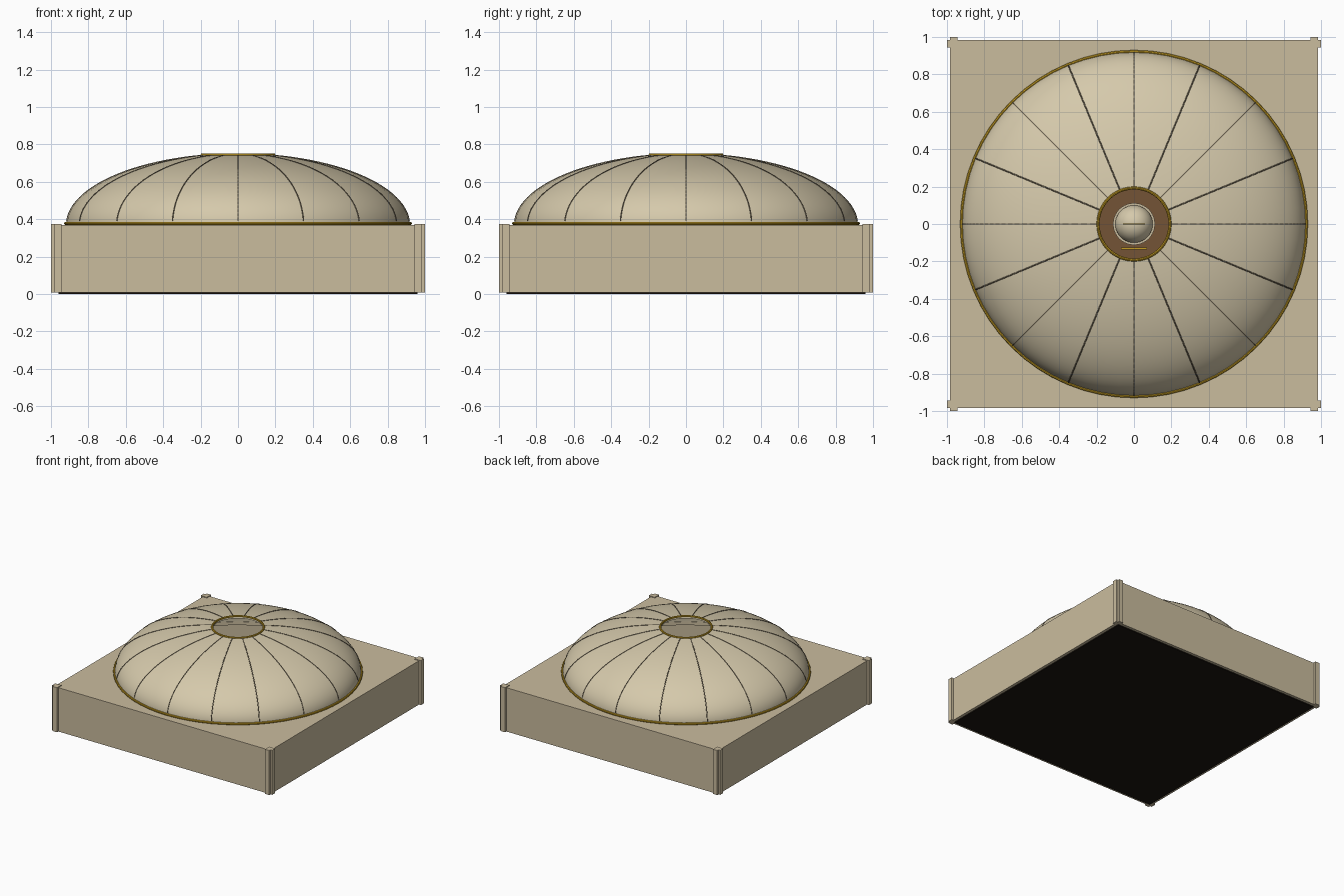
import bpy, bmesh
from math import sin, cos, pi, sqrt, radians
from mathutils import Vector

if "Cube" in bpy.data.objects:
    bpy.data.objects.remove(bpy.data.objects["Cube"])


def material(name, rgb):
    lin = [((c / 255 + 0.055) / 1.055) ** 2.4 for c in rgb] + [1]
    m = bpy.data.materials.new(name)
    m.use_nodes = True
    m.diffuse_color = lin
    m.node_tree.nodes["Principled BSDF"].inputs["Base Color"].default_value = lin
    return m


STONE = material("wall stone", (202, 188, 158))
PALE = material("dome stone", (213, 201, 171))
RIB = material("rib shadow stone", (112, 102, 84))
GOLD = material("gold", (197, 157, 36))
BROWN = material("brown floor", (116, 83, 54))
DARK = material("dark base", (27, 21, 15))
SEG = 64


def finish(name, bm, mat, smooth=False):
    bmesh.ops.recalc_face_normals(bm, faces=bm.faces)
    me = bpy.data.meshes.new(name)
    bm.to_mesh(me)
    bm.free()
    ob = bpy.data.objects.new(name, me)
    bpy.context.collection.objects.link(ob)
    me.materials.append(mat)
    if smooth:
        bpy.ops.object.select_all(action='DESELECT')
        ob.select_set(True)
        bpy.context.view_layer.objects.active = ob
        bpy.ops.object.shade_smooth_by_angle(angle=radians(35))
    return ob


def box(name, lo, hi, mat):
    bm = bmesh.new()
    bmesh.ops.create_cube(bm, size=1)
    for v in bm.verts:
        v.co = [l + (h - l) * (c + 0.5) for l, h, c in zip(lo, hi, v.co)]
    return finish(name, bm, mat)


def loft(name, rings, mat, smooth=False, segments=SEG):
    """Closed loop of (radius, z, shape) rings skinned round the z axis."""
    bm = bmesh.new()
    loops = []
    for r, z, shape in rings:
        loop = []
        for i in range(segments):
            a = 2 * pi * i / segments
            k = r / max(abs(cos(a)), abs(sin(a))) if shape == "square" else r
            loop.append(bm.verts.new((k * cos(a), k * sin(a), z)))
        loops.append(loop)
    for n, a in enumerate(loops):
        b = loops[(n + 1) % len(loops)]
        for i in range(segments):
            j = (i + 1) % segments
            bm.faces.new((a[i], a[j], b[j], b[i]))
    bmesh.ops.remove_doubles(bm, verts=bm.verts, dist=0.00001)
    bmesh.ops.dissolve_limit(bm, angle_limit=0.001, verts=bm.verts, edges=bm.edges)
    return finish(name, bm, mat, smooth)


def ring(name, radius, z, thick, mat):
    tube = [(radius + thick * cos(2 * pi * i / 8), z + thick * sin(2 * pi * i / 8), "round")
            for i in range(8)]
    return loft(name, tube, mat, True)


def tube(name, points, radius, mat):
    cu = bpy.data.curves.new(name, 'CURVE')
    cu.dimensions = '3D'
    cu.bevel_depth = radius
    cu.bevel_resolution = 1
    sp = cu.splines.new('POLY')
    sp.points.add(len(points) - 1)
    for p, q in zip(sp.points, points):
        p.co = (*q, 1)
    ob = bpy.data.objects.new(name, cu)
    bpy.context.collection.objects.link(ob)
    cu.materials.append(mat)
    return ob


# Base and floor
box("base_slab", (-0.96, -0.96, 0), (0.96, 0.96, 0.01), DARK)
box("hall_floor", (-0.95, -0.95, 0.01), (0.95, 0.95, 0.02), BROWN)

# Hollow square walls with a roof opened by a round hole
loft("walls_and_roof", [(0.9, 0.34, "round"), (0.9, 0.368, "round"),
                        (0.983, 0.368, "square"), (0.983, 0.008, "square"),
                        (0.95, 0.008, "square"), (0.95, 0.34, "square")], STONE)

# Paired corner pilasters
for sx in (-1, 1):
    for sy in (-1, 1):
        for k, (hx, hy) in enumerate(((1.0, 0.984), (0.984, 1.0))):
            xs = sorted((sx * 0.945, sx * hx))
            ys = sorted((sy * 0.945, sy * hy))
            box(f"corner_pilaster_{k}", (xs[0], ys[0], 0.008), (xs[1], ys[1], 0.374), STONE)

# Dome shell, open at the top
DOME_R, DOME_H, DOME_Z, EYE = 0.918, 0.382, 0.368, 0.192


def dome_point(t, inset=0.0):
    """t runs from the foot (0) to the opening (1)."""
    a = t * math_end
    return (DOME_R - inset) * cos(a), DOME_Z + (DOME_H - inset) * sin(a)


math_end = pi / 2 - EYE / DOME_R * 1.008
steps = 24
outer = [(*dome_point(i / steps), "round") for i in range(steps + 1)]
inner = [(*dome_point(i / steps, 0.015), "round") for i in range(steps, -1, -1)]
loft("dome", outer + inner, PALE, True)

# Meridian ribs, barely proud of the dome
for n in range(16):
    a = 2 * pi * n / 16
    path = []
    for i in range(1, steps + 1):
        r, z = dome_point(i / steps, 0.001)
        path.append((r * cos(a), r * sin(a), z))
    tube("dome_rib", path, 0.004, RIB)

# Gold rings: foot, inner band and opening
ring("dome_foot_ring", 0.921, 0.377, 0.009, GOLD)
ring("dome_inner_band", 0.48, DOME_Z + DOME_H * sqrt(1 - (0.48 / DOME_R) ** 2) - 0.009, 0.008, GOLD)
ring("opening_ring", EYE, 0.744, 0.008, GOLD)

# Small domed shrine in the middle of the hall
loft("shrine_drum", [(0, 0.02, "round"), (0.112, 0.02, "round"),
                     (0.112, 0.21, "round"), (0, 0.21, "round")], STONE, True)
cap = [(0.1 * cos(i * pi / 24), 0.21 + 0.1 * sin(i * pi / 24), "round") for i in range(13)]
loft("shrine_dome", cap + [(0, 0.21, "round")], PALE, True)
tube("shrine_finial", [(0, 0, 0.3), (0, 0, 0.35)], 0.01, GOLD)
tube("finial_bar", [(-0.06, 0, 0.325), (0.06, 0, 0.325)], 0.004, GOLD)
box("shrine_front_sill", (-0.07, -0.135, 0.02), (0.07, -0.125, 0.1), GOLD)
